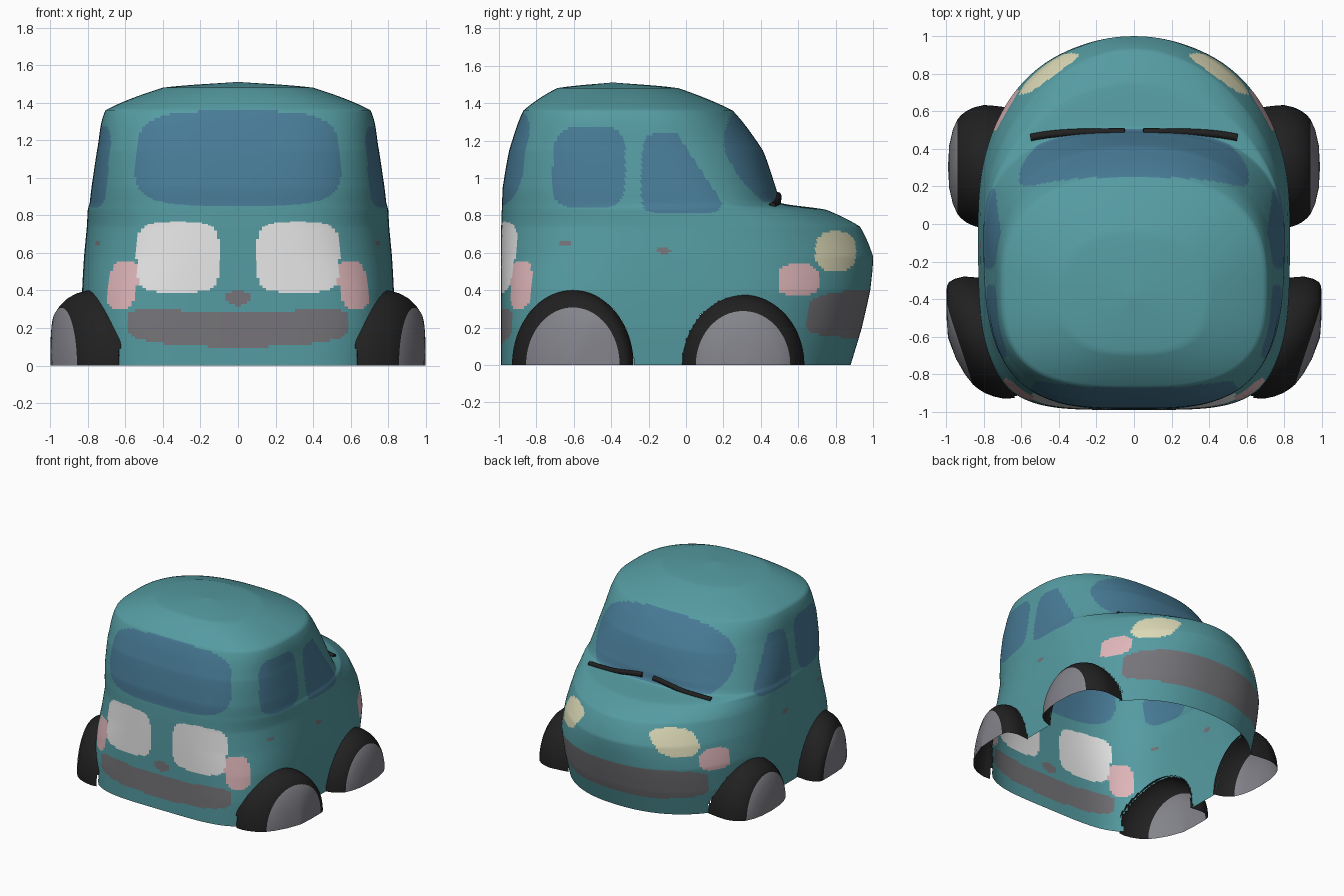
import bpy, bmesh, math
from mathutils import Vector
from mathutils.bvhtree import BVHTree

if "Cube" in bpy.data.objects:
    bpy.data.objects.remove(bpy.data.objects["Cube"])

COLOURS = {
    "teal_paint": (0.09, 0.33, 0.36), "window_blue": (0.065, 0.20, 0.31),
    "panel_white": (0.82, 0.82, 0.82), "lamp_pink": (0.74, 0.47, 0.49),
    "headlight_cream": (0.73, 0.71, 0.48), "bumper_grey": (0.18, 0.175, 0.19),
    "hub_grey": (0.23, 0.23, 0.26), "tyre_black": (0.015, 0.015, 0.015),
}
TEAL, BLUE, WHITE, PINK, CREAM, GREY, HUB, BLACK = range(8)
MATS = []
for name, c in COLOURS.items():
    m = bpy.data.materials.new(name)
    m.diffuse_color = (*c, 1)
    m.use_nodes = True
    m.node_tree.nodes["Principled BSDF"].inputs["Base Color"].default_value = m.diffuse_color
    MATS.append(m)


def finish(name, bm):
    me = bpy.data.meshes.new(name)
    for f in bm.faces:
        f.smooth = True
    bm.to_mesh(me)
    bm.free()
    for m in MATS:
        me.materials.append(m)
    ob = bpy.data.objects.new(name, me)
    bpy.context.collection.objects.link(ob)
    return ob


def rbox(u, v, u0, u1, v0, v1, p=4):
    """True inside a rounded rectangle."""
    return (abs((2 * u - u0 - u1) / (u1 - u0)) ** p
            + abs((2 * v - v0 - v1) / (v1 - v0)) ** p) < 1


# Body outline levels: z, y min, y of widest point, y max, half width, roundness +y, -y
LEVELS = [
    (0.00, -.99, 0, .88, .81, 2.25, 4.3),
    (0.20, -.99, 0, .94, .825, 2.3, 4.3),
    (0.40, -.99, 0, .985, .83, 2.3, 3.9),
    (0.58, -.99, 0, 1.0, .82, 2.08, 3.4),
    (0.74, -.988, 0, .93, .805, 1.92, 3.2),
    (0.83, -.985, -.05, .75, .80, 2.0, 3.2),
    (0.865, -.983, -.1, .51, .79, 2.6, 3.2),
    (0.95, -.98, -.15, .48, .78, 2.5, 3.2),
    (1.15, -.945, -.25, .41, .75, 2.4, 3.2),
    (1.36, -.87, -.32, .25, .705, 2.5, 3.0),
    (1.48, -.69, -.38, -.04, .40, 2.3, 2.6),
    (1.51, -.40, -.39, -.38, .01, 2.0, 2.0),
]
SUB, SEG = 14, 320


def level_at(i, t):
    """Blend of straight and spline interpolation between the levels."""
    a, b = LEVELS[i], LEVELS[i + 1]
    p, q = LEVELS[max(i - 1, 0)], LEVELS[min(i + 2, len(LEVELS) - 1)]
    out = []
    for w, x, y, z in zip(p, a, b, q):
        s = 0.5 * (2 * x + (y - w) * t + (2 * w - 5 * x + 4 * y - z) * t * t
                   + (3 * x - w - 3 * y + z) * t ** 3)
        out.append(0.4 * s + 0.6 * (x + (y - x) * t))
    return out


def paint(c):
    """Colour of a body face from its position."""
    x, y, z = abs(c.x), c.y, c.z
    if y < -0.6:                                        # -y end
        if rbox(x, z, -.55 + .08 * max(0, z - 1), .55 - .08 * max(0, z - 1), .85, 1.355):
            return BLUE
        if rbox(x, z, .10, .54, .39, .765):
            return WHITE
        if rbox(x, z, -.07, .07, .32, .40, 2):
            return GREY
        if rbox(x, z - .10 * x * x, -.59, .59, .10, .285, 5):
            return GREY
        if rbox(x + .16 * (z - .43), z, .535, .69, .30, .56, 3):
            return PINK
    if y > 0.2:                                         # bonnet end
        if z > .868 and rbox(x, z, -.61, .61, .77, 1.36, 2.5):
            return BLUE
        if rbox(y, z, .69, .91, .50, .715, 2.5):
            return CREAM
        if rbox(y, z, .49, .71, .37, .54, 3):
            return PINK
        if y > .6 and rbox(x, z, -.66, .66, .145, .40, 5):
            return GREY
    if x > 0.55:                                        # doors
        if rbox(y, z, -.72 + .06 * max(0, z - .95), -.325, .84, 1.275):
            return BLUE
        lo, hi = -.24 + .03 * max(0, z - 1), .20 - .66 * max(0, z - .86)
        if y < hi and rbox(y, z, lo, .20, .81, 1.24, 6):
            return BLUE
        if rbox(y, z, -.67, -.61, .635, .665, 2) or rbox(y, z, -.16, -.08, .595, .625, 2):
            return GREY
    return TEAL


# Body shell, open underneath
bm = bmesh.new()
rings = []
last = len(LEVELS) - 1
for k in range(last * SUB + 1):
    i = min(k // SUB, last - 1)
    z, y0, yc, y1, w, nf, nr = level_at(i, k / SUB - i)
    ring = []
    for j in range(SEG):
        a = math.tau * j / SEG
        s, c = math.sin(a), math.cos(a)
        n = nf if c > 0 else nr
        r = (abs(s) ** n + abs(c) ** n) ** (-1 / n)
        ring.append(bm.verts.new((-w * s * r, yc + (y1 - yc if c > 0 else yc - y0) * c * r, z)))
    rings.append(ring)
for lo, hi in zip(rings, rings[1:]):
    for j in range(SEG):
        n = (j + 1) % SEG
        bm.faces.new((lo[j], lo[n], hi[n], hi[j]))
bm.faces.new(rings[-1])
bm.normal_update()
for f in bm.faces:
    f.material_index = paint(f.calc_center_median())
tree = BVHTree.FromBMesh(bm)

# Wheel positions: y, y radius, z radius, toe-in shear
WHEELS = {"minus_y": (-.605, .325, .40, .33), "plus_y": (.305, .328, .375, .0)}

# Open the body where the hollow wheels join it
doomed = []
for f in bm.faces:
    c = f.calc_center_median()
    if abs(c.x) > .64 and any(((c.y - y) / ry) ** 2 + (c.z / rz) ** 2 < .95
                              for y, ry, rz, k in WHEELS.values()):
        doomed.append(f)
bmesh.ops.delete(bm, geom=doomed, context='FACES')
finish("car_body", bm)

# Half wheels: domed tyres with grey hubs
profile = [(.56 + .015 * i, 1 - .10 * (1 - i / 16) ** 1.5) for i in range(17)]
profile += [(.85, .965), (.89, .91), (.92, .84), (.94, .77), (.965, .60), (.985, .35), (.995, 0.005)]
WSEG = 40
for label, (yc, ry, rz, shear) in WHEELS.items():
    for side in (-1, 1):
        bm = bmesh.new()
        rows = []
        for x, r in profile:
            row = []
            for j in range(WSEG + 1):
                a = math.pi * j / WSEG
                dy = ry * r * math.cos(a)
                px = x + shear * dy
                if px > .97:                            # keep the outer face rounded off
                    px = .97 + .03 * math.tanh((px - .97) / .03)
                row.append(bm.verts.new((side * px, yc + dy, max(0, rz * r * math.sin(a)))))
            rows.append(row)
        for i, (p, q) in enumerate(zip(rows, rows[1:])):
            for j in range(WSEG):
                f = bm.faces.new((p[j], q[j], q[j + 1], p[j + 1]))
                f.material_index = HUB if profile[i][1] < .8 else BLACK
        bm.normal_update()
        if sum(f.normal.x * side * f.calc_area() for f in bm.faces) < 0:
            bmesh.ops.reverse_faces(bm, faces=bm.faces[:])
        hidden = []
        for f in bm.faces:
            c = f.calc_center_median()
            loc, nor, _, _ = tree.find_nearest(c)
            if (c - loc).dot(nor) < -.01 or abs(c.x) < .63:
                hidden.append(f)
        bmesh.ops.delete(bm, geom=hidden, context='FACES')
        finish(f"wheel_{label}_{'left' if side < 0 else 'right'}", bm)

# Wipers lying along the foot of the windscreen
for side in (-1, 1):
    cu = bpy.data.curves.new("wiper", 'CURVE')
    cu.dimensions = '3D'
    cu.bevel_depth = .02
    cu.bevel_resolution = 2
    cu.use_fill_caps = True
    sp = cu.splines.new('POLY')
    sp.points.add(12)
    for i, p in enumerate(sp.points):
        x = .05 + .50 * i / 12
        hit = tree.ray_cast(Vector((side * x, .49 - .03 * (x / .55) ** 4, 3)), Vector((0, 0, -1)))[0]
        p.co = (*hit, 1)
    cu.materials.append(MATS[BLACK])
    ob = bpy.data.objects.new("wiper_left" if side < 0 else "wiper_right", cu)
    bpy.context.collection.objects.link(ob)
